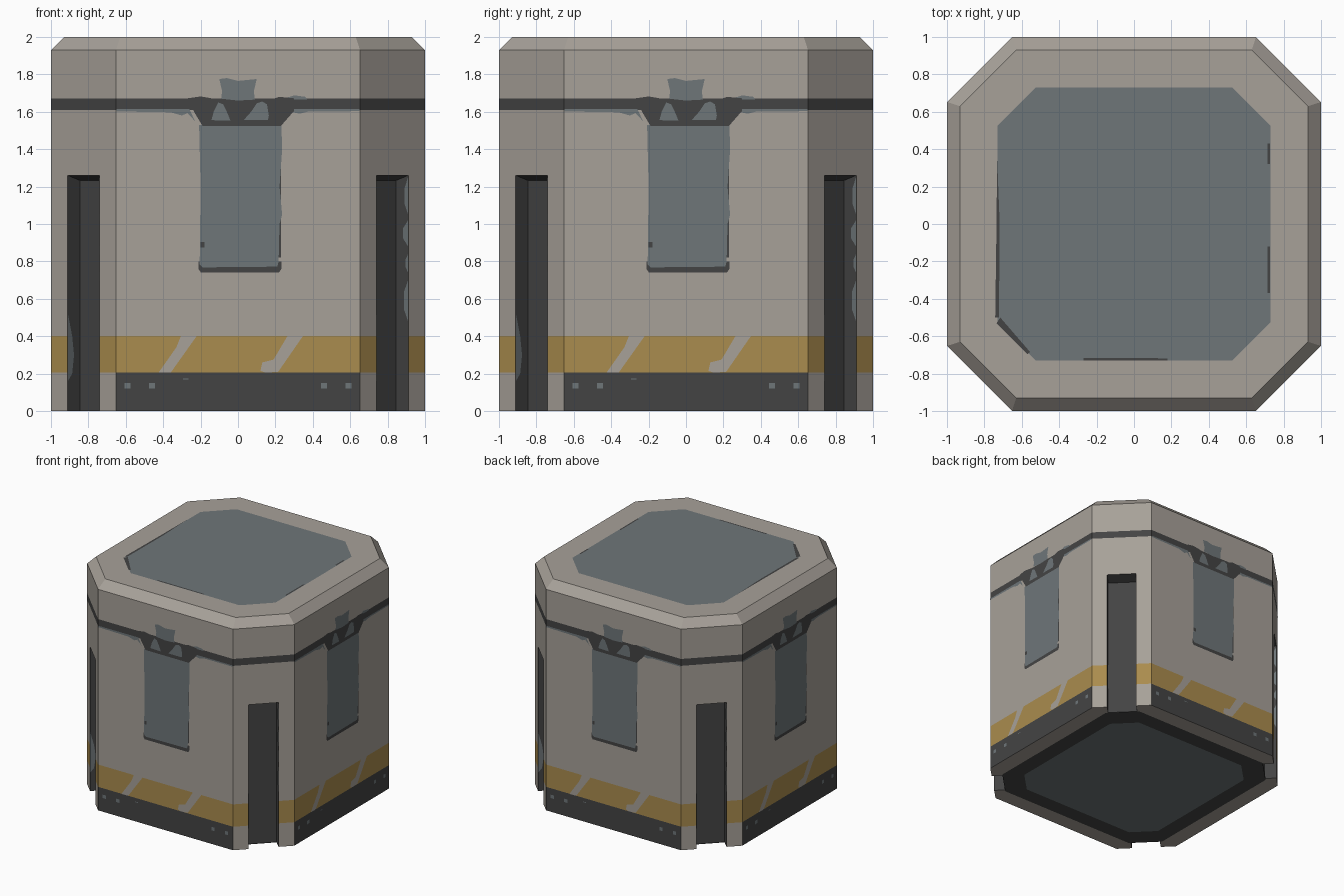
import bpy, bmesh, math
from mathutils import Vector, Matrix

if "Cube" in bpy.data.objects:
    bpy.data.objects.remove(bpy.data.objects["Cube"])


def material(name, r, g, b):
    lin = [((v / 255 + 0.055) / 1.055) ** 2.4 for v in (r, g, b)]
    m = bpy.data.materials.new(name)
    m.diffuse_color = (*lin, 1)
    m.use_nodes = True
    m.node_tree.nodes["Principled BSDF"].inputs["Base Color"].default_value = m.diffuse_color
    return m


GREY = material("warm_grey", 167, 161, 153)
DARK = material("charcoal", 68, 68, 68)
STEEL = material("blue_grey_steel", 110, 118, 121)
YELLOW = material("hazard_yellow", 170, 140, 78)
MATS = [GREY, DARK, STEEL, YELLOW]

G0, G1 = 0.257, 0.743      # groove limits across each cut corner
DEPTH, GTOP = 0.065, 1.26  # groove depth (per axis) and height


def turn(p, k):
    return Matrix.Rotation(k * math.pi / 2, 3, 'Z') @ Vector(p)


def quarter(h, c, z):
    """One side plus the following cut corner, with the groove lips."""
    a, b = Vector((c, -h, z)), Vector((h, -c, z))
    return [Vector((-c, -h, z)), a, a.lerp(b, G0), a.lerp(b, G1)]


def ring(h, c, z):
    return [turn(p, k) for k in range(4) for p in quarter(h, c, z)]


def make(name, polys):
    """Mesh object from (points, material) pairs."""
    bm = bmesh.new()
    for pts, mat in polys:
        f = bm.faces.new([bm.verts.new(p) for p in pts])
        f.material_index = MATS.index(mat)
    bmesh.ops.remove_doubles(bm, verts=bm.verts, dist=0.0001)
    me = bpy.data.meshes.new(name)
    bm.to_mesh(me)
    bm.free()
    for m in MATS:
        me.materials.append(m)
    ob = bpy.data.objects.new(name, me)
    bpy.context.collection.objects.link(ob)
    return ob


# Crate body: stacked octagon rings, coloured by height
levels = [(0, DARK), (0.205, YELLOW), (0.4, GREY), (GTOP, GREY),
          (1.61, DARK), (1.67, GREY), (1.93, GREY), (2.0, None)]
rings = [ring(0.93, 0.63, z) if z == 2.0 else ring(1, 0.652, z) for z, _ in levels]
polys = []
for (z, mat), lo, hi in zip(levels, rings, rings[1:]):
    for i in range(16):
        if i % 4 == 2 and z < GTOP:
            continue                       # groove opening
        j = (i + 1) % 16
        m = GREY if z == 0 and i % 4 else mat
        polys.append(([lo[i], lo[j], hi[j], hi[i]], m))
polys.append((rings[-1], GREY))

# Corner grooves and the underside outline that follows them
inward = Vector((-DEPTH, DEPTH, 0))
UP, UP_IN = Vector((0, 0, GTOP)), Vector((0, 0, GTOP - 0.027))
outline = []
for k in range(4):
    p0, p1, a, b = quarter(1, 0.652, 0)
    low = [a, a + inward, b + inward, b]
    high = [low[0] + UP, low[1] + UP_IN, low[2] + UP_IN, low[3] + UP]
    for i in range(3):
        q = [low[i], low[i + 1], high[i + 1], high[i]]
        polys.append(([turn(p, k) for p in q], DARK))
    polys.append(([turn(p, k) for p in high], DARK))
    outline += [turn(p, k) for p in [p0, p1] + low]
polys.append((outline[::-1], GREY))
make("crate_body", polys)


def side_plates(name, shapes, mat, off):
    """Flat details drawn in (x, z) and repeated on all four sides."""
    make(name, [([turn((x, -1 - off, z), k) for x, z in s], mat)
                for k in range(4) for s in shapes])


def rect(x0, z0, x1, z1):
    return [(x0, z0), (x1, z0), (x1, z1), (x0, z1)]


# Hanging side panel with its dark lower lip
side_plates("side_panel_shadow_edge", [
    [(-0.2, 0.742), (0.22, 0.742), (0.232, 0.76), (0.232, 0.8), (-0.21, 0.8), (-0.212, 0.76)],
    rect(0.2, 0.82, 0.23, 1.42)], DARK, 0.002)
side_plates("side_panel", [
    [(-0.205, 0.785), (-0.19, 0.768), (0.21, 0.772), (0.217, 0.8), (0.222, 1.0),
     (0.236, 1.05), (0.222, 1.2), (0.236, 1.4), (0.232, 1.53), (-0.208, 1.53), (-0.2, 1.2)]],
    STEEL, 0.0035)
side_plates("side_panel_chip", [rect(-0.2, 0.875, -0.178, 0.905)], DARK, 0.005)

# Latch bracket under the dark belt
side_plates("latch_bracket", [
    [(-0.27, 1.672), (-0.235, 1.6), (-0.19, 1.525), (0.23, 1.525), (0.3, 1.605),
     (0.3, 1.672), (0.22, 1.68), (0.16, 1.66), (-0.1, 1.665), (-0.2, 1.682)]], DARK, 0.0045)
side_plates("latch_tab", [
    [(-0.09, 1.67), (0, 1.66), (0.09, 1.665), (0.085, 1.71), (0.1, 1.775), (0.05, 1.77),
     (0, 1.765), (-0.06, 1.78), (-0.1, 1.775), (-0.085, 1.71)]], STEEL, 0.006)
side_plates("latch_windows", [
    [(-0.142, 1.555), (-0.04, 1.553), (-0.06, 1.6), (-0.08, 1.64), (-0.105, 1.65), (-0.13, 1.6)],
    [(0.03, 1.555), (0.16, 1.555), (0.165, 1.58), (0.155, 1.64), (0.13, 1.655),
     (0.1, 1.645), (0.07, 1.6)]], STEEL, 0.006)

# Worn metal along the belt
side_plates("belt_wear", [
    [(-0.65, 1.602), (-0.36, 1.597), (-0.3, 1.58), (-0.27, 1.593), (-0.23, 1.55),
     (-0.26, 1.615), (-0.65, 1.614)],
    [(0.28, 1.6), (0.33, 1.59), (0.38, 1.602), (0.65, 1.603), (0.65, 1.614), (0.28, 1.614)],
    [(0.23, 1.665), (0.37, 1.665), (0.36, 1.68), (0.3, 1.688)]], STEEL, 0.003)

# Gaps between the hazard stripes, and base bolts
side_plates("stripe_gaps", [
    [(-0.425, 0.205), (-0.36, 0.205), (-0.22, 0.402), (-0.305, 0.402), (-0.33, 0.34)],
    [(0.12, 0.215), (0.15, 0.205), (0.215, 0.21), (0.348, 0.402), (0.265, 0.402),
     (0.19, 0.275), (0.13, 0.26)]], GREY, 0.002)
side_plates("base_bolts", [rect(x - 0.016, 0.12, x + 0.016, 0.15)
                           for x in (-0.59, -0.46, 0.46, 0.59)]
            + [rect(-0.295, 0.168, -0.265, 0.174)], STEEL, 0.002)


# Worn lips inside the grooves
def lip(end, sign, shape):
    along = Vector((1, 1, 0)).normalized() * 0.002 * sign
    q = quarter(1, 0.652, 0)[end]
    pts = [q + inward * s + along + Vector((0, 0, z)) for s, z in shape]
    return pts if sign < 0 else pts[::-1]


wear_b = [[(0, z), (0, z + h), (s, z + h * 0.7), (s, z + h * 0.3)]
          for z, h, s in ((0.48, 0.22, 0.35), (0.74, 0.1, 0.2), (0.88, 0.14, 0.4), (1.05, 0.2, 0.3))]
wear_a = [[(0, 0.16), (0, 0.52), (0.35, 0.4), (0.5, 0.3), (0.35, 0.2)]]
make("groove_wear", [([turn(p, k) for p in lip(e, s, w)], STEEL) for k in range(4)
                     for e, s, ws in ((3, -1, wear_b), (2, 1, wear_a)) for w in ws])


# Roof and underside plates
def octagon(h, c, z, down=False):
    pts = [turn(p, k) for k in range(4) for p in ((-c, -h, z), (c, -h, z))]
    return pts[::-1] if down else pts


def flat(pts, z):
    return [(x, y, z) for x, y in pts]


make("roof_panel", [(octagon(0.73, 0.525, 2.002), STEEL)])
make("roof_panel_chips", [(flat(p, 2.0035), DARK) for p in (
    [(-0.742, -0.5), (-0.722, -0.5), (-0.718, 0.0), (-0.732, 0.36), (-0.735, 0.0)],
    [(-0.735, -0.53), (-0.57, -0.695), (-0.555, -0.685), (-0.715, -0.5)],
    [(-0.27, -0.73), (0.18, -0.73), (0.18, -0.718), (-0.27, -0.716)],
    [(0.715, 0.32), (0.728, 0.32), (0.728, 0.43), (0.715, 0.43)],
    [(0.715, -0.37), (0.728, -0.37), (0.728, -0.12), (0.715, -0.12)])])
make("underside_frame", [(octagon(0.86, 0.665, -0.002, True), DARK)])
make("underside_panel", [(octagon(0.72, 0.55, -0.004, True), STEEL)])
